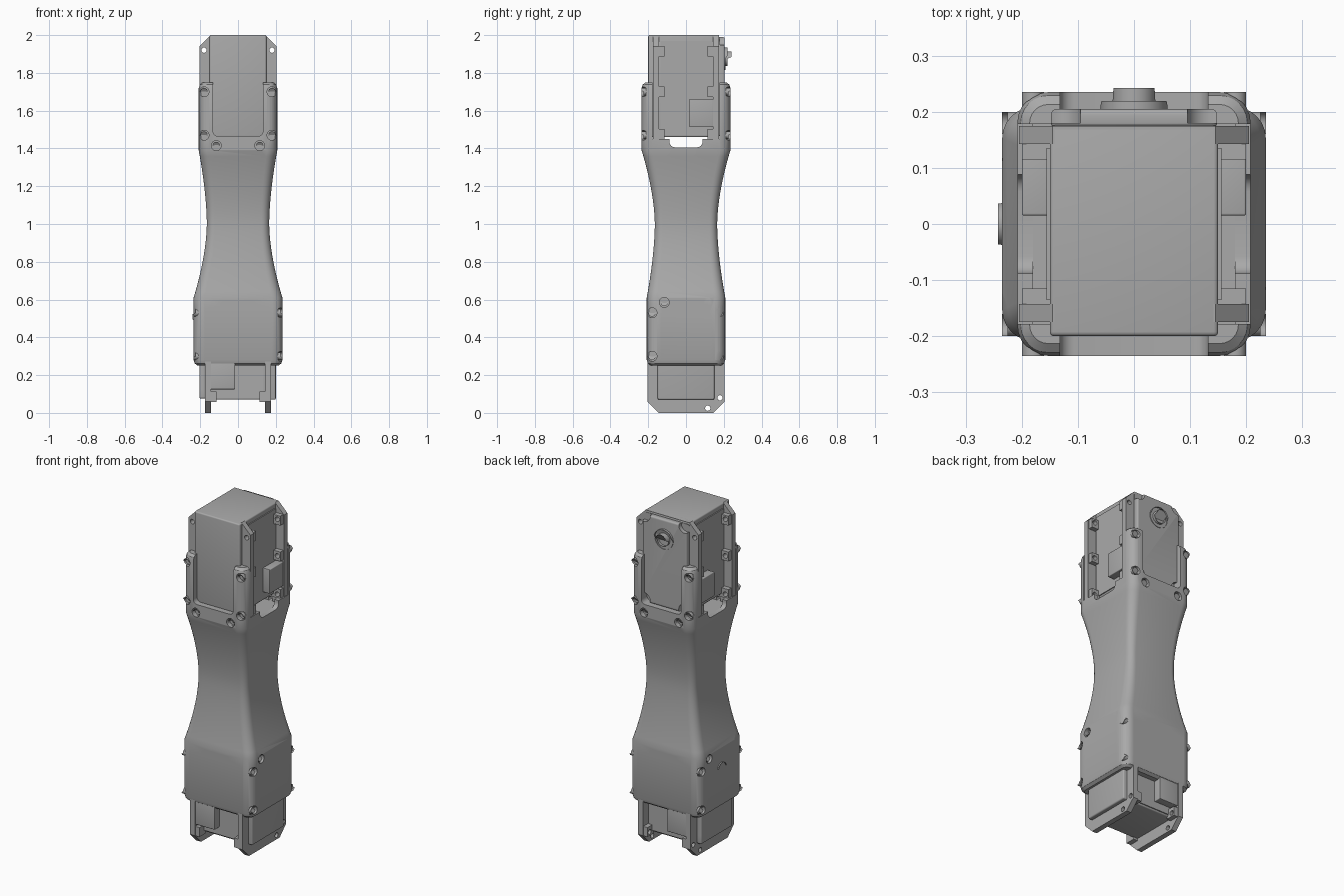
import bpy, bmesh, math
from mathutils import Matrix, Vector

if "Cube" in bpy.data.objects:
    bpy.data.objects.remove(bpy.data.objects["Cube"])

GREY = (0.4, 0.4, 0.4, 1)
grey = bpy.data.materials.new("plain_grey")
grey.use_nodes = True
grey.diffuse_color = GREY
grey.node_tree.nodes["Principled BSDF"].inputs["Base Color"].default_value = GREY


def finish(name, bm, M=Matrix()):
    """Turn a bmesh into a named, shaded object."""
    bm.transform(M)
    bmesh.ops.recalc_face_normals(bm, faces=bm.faces[:])
    mesh = bpy.data.meshes.new(name)
    bm.to_mesh(mesh)
    bm.free()
    mesh.materials.append(grey)
    ob = bpy.data.objects.new(name, mesh)
    bpy.context.collection.objects.link(ob)
    shade(mesh)
    return ob


def shade(mesh):
    mesh.shade_smooth()
    mesh.set_sharp_from_angle(angle=math.radians(32))


def box(name, lo, hi, M=Matrix(), bevel=0, axis=None):
    """Box from corner to corner, with edges along one axis (or all) rounded."""
    lo, hi = Vector(lo), Vector(hi)
    bm = bmesh.new()
    bmesh.ops.create_cube(bm, size=1)
    size = hi - lo
    bm.transform(Matrix.Translation((lo + hi) / 2) @ Matrix.Diagonal((*size, 1)))
    if bevel:
        edges = [e for e in bm.edges if axis is None or
                 abs((e.verts[0].co - e.verts[1].co)[axis]) > 1e-4]
        bmesh.ops.bevel(bm, geom=edges, offset=bevel, segments=4,
                        profile=0.5, affect='EDGES')
    return finish(name, bm, M)


def rod(name, x, z, y0, y1, r, M=Matrix(), socket=0):
    """Cylinder along y, with an optional round socket in the y1 end."""
    bm = bmesh.new()
    bmesh.ops.create_cone(bm, cap_ends=True, segments=24, radius1=r, radius2=r,
                          depth=abs(y1 - y0))
    turn = Matrix.Rotation(math.copysign(math.pi / 2, y0 - y1), 4, 'X')
    bm.transform(Matrix.Translation((x, (y0 + y1) / 2, z)) @ turn)
    if socket:
        cap = max((f for f in bm.faces if len(f.verts) > 4),
                  key=lambda f: f.calc_center_median().y * (y1 - y0))
        bmesh.ops.inset_individual(bm, faces=[cap], thickness=r - socket)
        push = Vector((0, math.copysign(0.01, y0 - y1), 0))
        hole = bmesh.ops.extrude_face_region(bm, geom=[cap])['geom']
        bmesh.ops.translate(bm, vec=push,
                            verts=[v for v in hole if isinstance(v, bmesh.types.BMVert)])
        bmesh.ops.delete(bm, geom=[cap], context='FACES_ONLY')
    return finish(name, bm, M)


def cut(ob, cutters):
    """Subtract the cutters, bake the result and drop the modifiers."""
    for c in cutters:
        c.hide_render = True
        mod = ob.modifiers.new("cut", 'BOOLEAN')
        mod.operation, mod.solver, mod.object = 'DIFFERENCE', 'EXACT', c
    bpy.context.view_layer.update()
    dg = bpy.context.evaluated_depsgraph_get()
    mesh = bpy.data.meshes.new_from_object(ob.evaluated_get(dg))
    ob.modifiers.clear()
    ob.data = mesh
    mesh.materials.clear()
    mesh.materials.append(grey)
    shade(mesh)


def drop(cutters):
    for c in cutters:
        bpy.data.objects.remove(c)


# Waisted bracket: rounded rectangles lofted along z
def ring(bm, hx, hy, r, z):
    verts = []
    for q, (sx, sy) in enumerate([(1, 1), (-1, 1), (-1, -1), (1, -1)]):
        for k in range(7):
            a = (q + k / 6) * math.pi / 2
            verts.append(bm.verts.new((sx * (hx - r) + r * math.cos(a),
                                       sy * (hy - r) + r * math.sin(a), z)))
    return verts


def half_width(end, t):
    return 0.165 + (end - 0.165) * t ** 1.7


LONG, SHORT, WAIST = 0.235, 0.208, 0.39
rows = []
for i in range(-12, 13):
    t = abs(i) / 12
    ex, ey = (SHORT, LONG) if i >= 0 else (LONG, SHORT)
    rows.append((half_width(ex, t), half_width(ey, t), 0.04 + 0.015 * t, 1 + WAIST * i / 12))
for z, inset in [(1.72, 0), (1.738, 0.006), (1.75, 0.022)]:
    rows.append((SHORT - inset, LONG - inset, 0.055 - inset, z))
    rows.insert(0, (LONG - inset, SHORT - inset, 0.055 - inset, 2 - z))

bm = bmesh.new()
loops = [ring(bm, *row) for row in rows]
for a, b in zip(loops, loops[1:]):
    for k in range(len(a)):
        n = (k + 1) % len(a)
        bm.faces.new((a[k], a[n], b[n], b[k]))
bm.faces.new(loops[0])
bm.faces.new(loops[-1])
bracket = finish("waisted_bracket", bm)

# Sockets, windows and counterbores at both ends, the lower end turned over
UPPER = Matrix()
LOWER = Matrix.Translation((0, 0, 2)) @ Matrix(((0, -1, 0, 0), (-1, 0, 0, 0),
                                                (0, 0, -1, 0), (0, 0, 0, 1)))
SCREWS = [(0.18, 1.70), (0.18, 1.47), (0.115, 1.415)]
for label, M in (("upper", UPPER), ("lower", LOWER)):
    cutters = [
        box("cut_side", (-0.3, -0.178, 1.45), (0.3, 0.178, 1.8), M),
        box("cut_cavity", (-0.18, -0.178, 1.405), (0.18, 0.178, 1.8), M),
        box("cut_slot", (-0.3, -0.088, 1.406), (0.3, 0.088, 1.81), M, 0.03, 0),
        box("cut_window", (-0.132, -0.3, 1.465), (0.132, 0.3, 1.82), M, 0.025, 1),
    ]
    for side in (-1, 1):
        for sx in (-1, 1):
            for x, z in SCREWS:
                cutters.append(rod("cut_bore", sx * x, z, side * 0.213, side * 0.3, 0.026, M))
                rod(label + "_screw", sx * x, z, side * 0.2, side * 0.225, 0.02, M, 0.01)
    cut(bracket, cutters)
    drop(cutters)


# Motor unit: body, covers, drilled flanges, lugs, plugs and output hub
def motor(label, M):
    box(label + "_motor_body", (-0.15, -0.2, 1.46), (0.15, 0.176, 2.0), M, 0.008)
    holes = [rod("cut_hole", s * x, z, -0.3, 0.3, 0.014, M)
             for s in (-1, 1)
             for x, z in ((0.18, 1.92), (0.18, 1.70), (0.18, 1.47), (0.115, 1.415))]

    # back cover with scalloped corners
    cover = box(label + "_motor_back_cover", (-0.148, 0.17, 1.465), (0.148, 0.205, 1.99),
                M, 0.01)
    scallops = [rod("cut_scallop", s * 0.135, z, 0.18, 0.25, 0.04, M)
                for s in (-1, 1) for z in (1.48, 1.985)]
    cut(cover, scallops)
    drop(scallops)

    # eight-sided flanges
    for y in (-0.175, 0.143):
        flange = box(label + "_motor_flange", (-0.205, y, 1.39), (0.205, y + 0.032, 2.0), M)
        corners = []
        for s in (-1, 1):
            for z in (1.39, 2.0):
                T = Matrix.Translation((s * 0.205, 0, z)) @ Matrix.Rotation(math.pi / 4, 4, 'Y')
                corners.append(box("cut_corner", (-0.042, -0.3, -0.042), (0.042, 0.3, 0.042),
                                   M @ T))
        cut(flange, corners + holes)
        drop(corners)

    for s in (-1, 1):
        # side cover and cable plug
        xs = sorted((s * 0.14, s * 0.156))
        box(label + "_motor_side_cover", (xs[0], -0.135, 1.47), (xs[1], 0.135, 1.97), M)
        xs = sorted((s * 0.14, s * 0.2))
        box(label + "_cable_plug", (xs[0], 0.015, 1.515), (xs[1], 0.145, 1.66), M, 0.004)
        # screw lugs behind the flanges
        for y in (-0.145, 0.115):
            for z in (1.475, 1.70, 1.915):
                lug = box(label + "_screw_lug", (xs[0], y, z - 0.028),
                          (xs[1], y + 0.03, z + 0.028), M)
                cut(lug, holes)
    drop(holes)

    # output hub
    rod(label + "_hub_ring", 0, 1.875, 0.19, 0.209, 0.06, M, 0.05)
    rod(label + "_hub", 0, 1.875, 0.19, 0.22, 0.038, M, 0.016)


motor("upper", UPPER)
motor("lower", Matrix.Translation((0, 0, -1.39)) @ Matrix.Rotation(math.pi / 2, 4, 'Z'))
